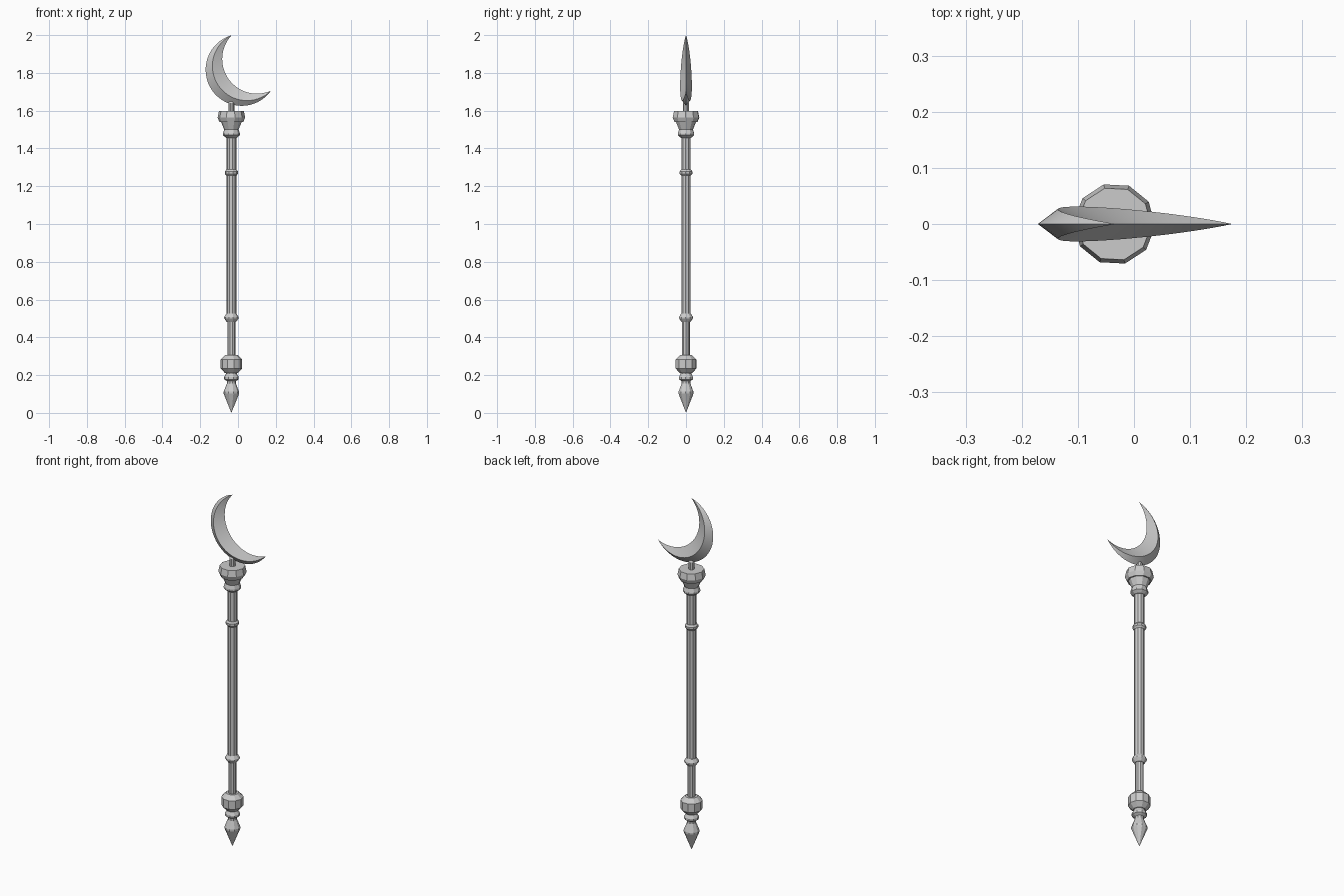
import bpy, bmesh, math

if "Cube" in bpy.data.objects:
    bpy.data.objects.remove(bpy.data.objects["Cube"])

CX = -0.035   # axis of the staff
SIDES = 10


def finish(bm, name):
    bmesh.ops.remove_doubles(bm, verts=bm.verts, dist=0.0002)
    bmesh.ops.recalc_face_normals(bm, faces=bm.faces)
    me = bpy.data.meshes.new(name)
    bm.to_mesh(me)
    bm.free()
    ob = bpy.data.objects.new(name, me)
    bpy.context.collection.objects.link(ob)
    return ob


def bridge(bm, rings):
    for a, b in zip(rings, rings[1:]):
        n = len(a)
        for i in range(n):
            j = (i + 1) % n
            bm.faces.new((a[i], a[j], b[j], b[i]))


def lathe(name, profile):
    """Ten-sided turned part from (radius, z) pairs."""
    bm = bmesh.new()
    rings = []
    for r, z in profile:
        r = max(r, 1e-5)
        ring = []
        for k in range(SIDES):
            a = math.radians(-3) + math.tau * k / SIDES
            ring.append(bm.verts.new((CX + r * math.cos(a), r * math.sin(a), z)))
        rings.append(ring)
    bridge(bm, rings)
    bm.faces.new(rings[0])
    bm.faces.new(rings[-1])
    return finish(bm, name)


# Pointed foot with its small collar
lathe("foot_spike", [(0, 0), (0.041, 0.102), (0.041, 0.112), (0.024, 0.155), (0.024, 0.168),
                     (0.039, 0.178), (0.039, 0.19), (0.029, 0.207), (0.029, 0.215)])
# Heavy lower knob
lathe("lower_knob", [(0.033, 0.21), (0.057, 0.235), (0.057, 0.283), (0.033, 0.306)])
# Shaft sections and rings
lathe("lower_shaft", [(0.021, 0.3), (0.021, 0.49)])
lathe("lower_ring", [(0.025, 0.482), (0.038, 0.5), (0.038, 0.508), (0.027, 0.525)])
lathe("main_shaft", [(0.026, 0.52), (0.026, 1.465)])
lathe("upper_ring", [(0.027, 1.256), (0.035, 1.266), (0.035, 1.278), (0.027, 1.288)])
# Flared head
lathe("head_cap", [(0.028, 1.456), (0.045, 1.47), (0.045, 1.48), (0.038, 1.5),
                   (0.055, 1.54), (0.063, 1.54), (0.073, 1.563), (0.066, 1.597)])
# Peg holding the blade
lathe("blade_peg", [(0.016, 1.59), (0.016, 1.64), (0, 1.67)])

# Crescent blade: outer edge, ridge and inner edge are arcs sharing both tips
HALF = 0.18
MX, MZ = 0.071, 1.853
AX, AZ = -0.816, -0.579


def arc_point(sagitta, u):
    r = (sagitta ** 2 + HALF ** 2) / (2 * sagitta)
    a = u * math.atan2(HALF, r - sagitta)
    d, p = sagitta - r + r * math.cos(a), r * math.sin(a)
    return MX + AX * d + AZ * p, MZ + AZ * d - AX * p


bm = bmesh.new()
rings = []
N = 32
for i in range(N + 1):
    u = -1 + 2 * i / N
    t = 0.031 * math.cos(u * math.pi / 2)
    section = [(0.254, 0), (0.212, -t), (0.148, 0), (0.212, t)]
    ring = []
    for s, y in section:
        x, z = arc_point(s, u)
        ring.append(bm.verts.new((x, y, z)))
    rings.append(ring)
bridge(bm, rings)
blade = finish(bm, "crescent_blade")
bpy.context.view_layer.objects.active = blade
blade.select_set(True)
bpy.ops.object.shade_smooth_by_angle(angle=math.radians(25))
